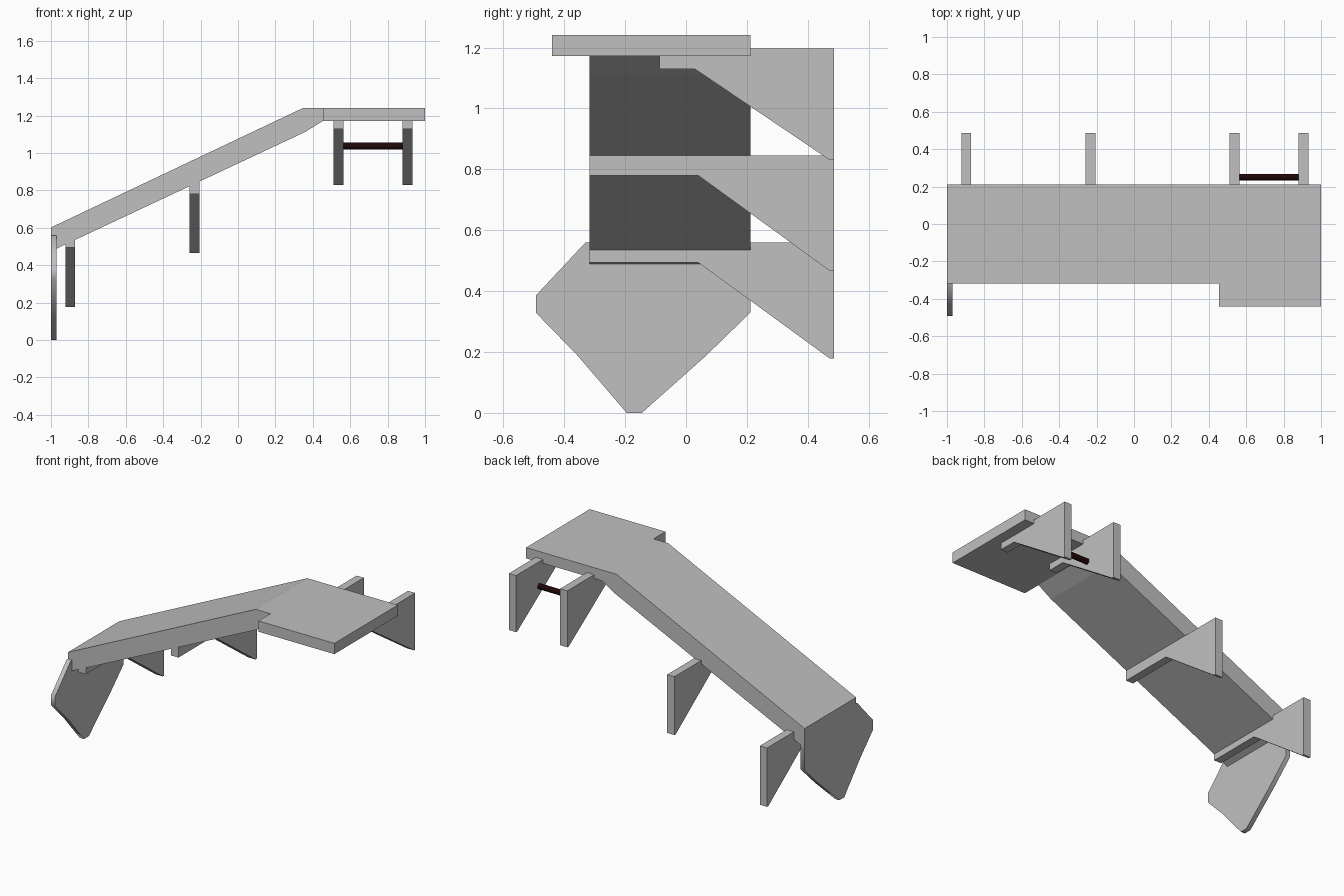
import bpy
import bmesh
import math
from mathutils import Vector

cube = bpy.data.objects.get("Cube")
if cube:
    bpy.data.objects.remove(cube, do_unlink=True)


def material(name, rgb):
    mat = bpy.data.materials.new(name)
    mat.use_nodes = True
    mat.diffuse_color = (*rgb, 1)
    mat.node_tree.nodes["Principled BSDF"].inputs["Base Color"].default_value = (*rgb, 1)
    return mat


grey = material("light_grey", (0.53, 0.53, 0.53))
dark = material("dark_maroon", (0.014, 0.002, 0.002))


def extrude(name, profile, axis, start, end):
    """Extrude a 2D profile along x (profile in yz) or y (profile in xz)."""
    bm = bmesh.new()
    place = (lambda a, b: (start, a, b)) if axis == "x" else (lambda a, b: (a, start, b))
    face = bm.faces.new([bm.verts.new(place(a, b)) for a, b in profile])
    moved = bmesh.ops.extrude_face_region(bm, geom=[face])["geom"]
    step = Vector((end - start, 0, 0) if axis == "x" else (0, end - start, 0))
    bmesh.ops.translate(bm, vec=step, verts=[v for v in moved if isinstance(v, bmesh.types.BMVert)])
    bmesh.ops.recalc_face_normals(bm, faces=bm.faces)
    mesh = bpy.data.meshes.new(name)
    bm.to_mesh(mesh)
    bm.free()
    mesh.materials.append(grey)
    obj = bpy.data.objects.new(name, mesh)
    bpy.context.collection.objects.link(obj)
    return obj


def smooth(obj, degrees):
    bpy.ops.object.select_all(action="DESELECT")
    obj.select_set(True)
    bpy.context.view_layer.objects.active = obj
    bpy.ops.object.shade_smooth_by_angle(angle=math.radians(degrees))


# Sloped deck with a short level end, and the wider level platform
extrude("sloped_deck", [(-1, 0.602), (0.35, 1.242), (0.455, 1.242), (0.455, 1.172),
                        (0.36, 1.113), (-1, 0.475)], "y", -0.317, 0.212)
extrude("level_platform", [(0.455, 1.172), (1, 1.172), (1, 1.242), (0.455, 1.242)],
        "y", -0.44, 0.212)

# Pointed end panel
panel = extrude("end_panel", [(-0.33, 0.56), (-0.492, 0.387), (-0.492, 0.328), (-0.355, 0.187),
                              (-0.195, 0), (-0.145, 0), (0.065, 0.187), (0.212, 0.33),
                              (0.212, 0.56)], "x", -1, -0.97)
smooth(panel, 60)


# Wall brackets: arm bottom height, tip bottom, top, arm front
def bracket(name, x, arm_z, tip_z, top_z, front_y, knee_y):
    extrude(name, [(front_y, arm_z), (knee_y, arm_z), (0.473, tip_z), (0.487, tip_z),
                   (0.487, top_z), (front_y, top_z)], "x", x - 0.026, x + 0.026)


bracket("lower_bracket", -0.897, 0.494, 0.178, 0.56, -0.317, 0.04)
bracket("middle_bracket", -0.232, 0.78, 0.466, 0.845, -0.317, 0.04)
bracket("upper_bracket_inner", 0.537, 1.129, 0.83, 1.197, -0.087, 0.03)
bracket("upper_bracket_outer", 0.906, 1.129, 0.83, 1.197, -0.087, 0.03)

# Rod joining the two upper brackets
bpy.ops.mesh.primitive_cylinder_add(vertices=16, radius=0.018, depth=0.34,
                                    location=(0.722, 0.25, 1.038),
                                    rotation=(0, math.pi / 2, 0))
rod = bpy.context.object
rod.name = "cross_rod"
rod.data.materials.append(dark)
smooth(rod, 30)
